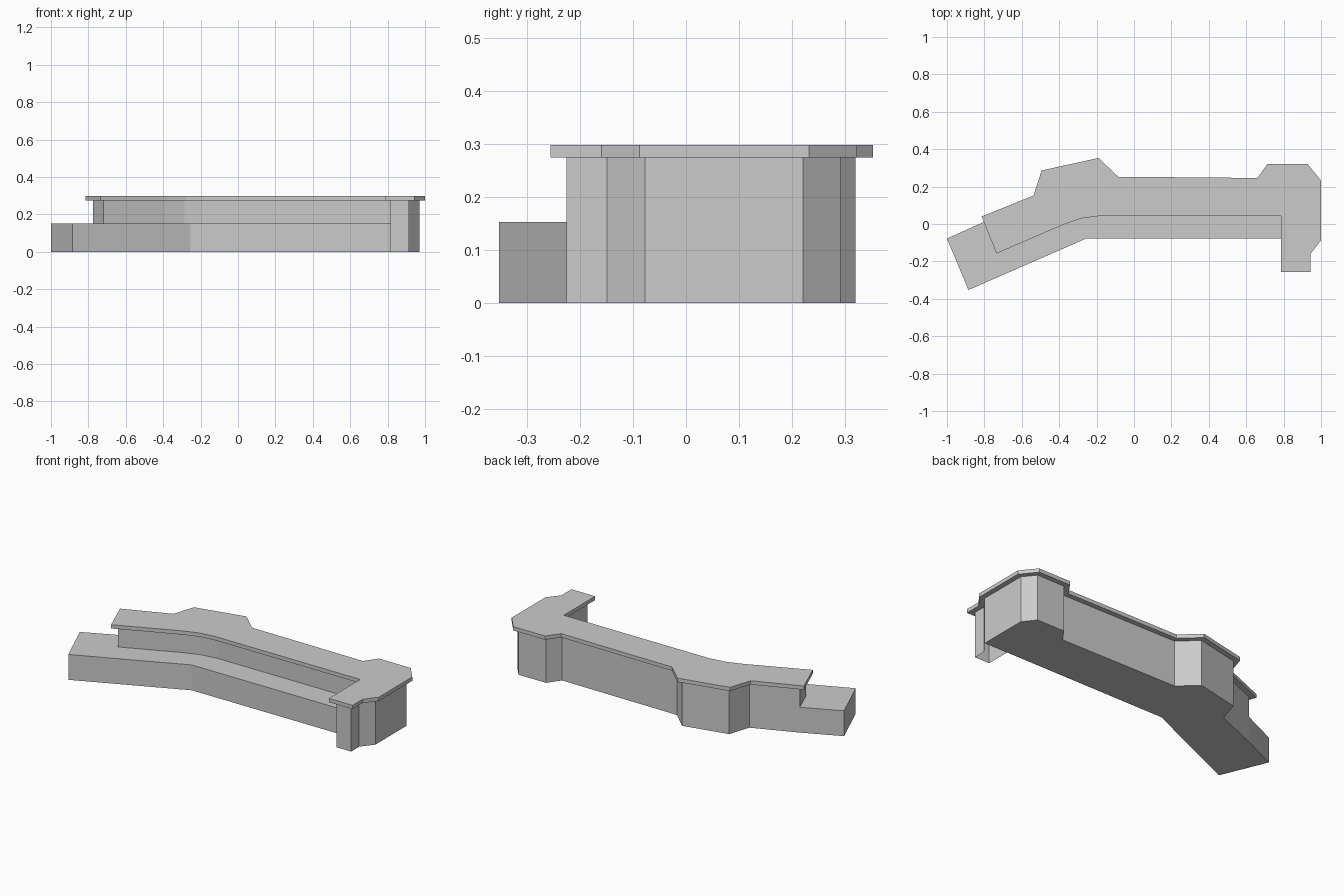
import bpy
import bmesh
from mathutils import Vector

if "Cube" in bpy.data.objects:
    bpy.data.objects.remove(bpy.data.objects["Cube"])

STEP_Z, WALL_Z, TOP_Z = 0.153, 0.275, 0.298
OVERHANG = 0.03


def inset(points, d):
    """Mitred inward offset of a clockwise outline."""
    result = []
    for i, p in enumerate(points):
        a, b, c = Vector(points[i - 1]), Vector(p), Vector(points[(i + 1) % len(points)])
        u, v = (b - a).normalized(), (c - b).normalized()
        n, m = Vector((u.y, -u.x)), Vector((v.y, -v.x))
        q = b + (n + m) * (d / (1 + n.dot(m)))
        result.append((q.x, q.y))
    return result


def cap(bm, points, z, up=True):
    loop = points[::-1] if up else points
    bm.faces.new([bm.verts.new((x, y, z)) for x, y in loop])


def strip(bm, low, z0, high, z1):
    """Quads between two open, clockwise paths, facing outward."""
    a = [bm.verts.new((x, y, z0)) for x, y in low]
    b = [bm.verts.new((x, y, z1)) for x, y in high]
    for i in range(len(a) - 1):
        bm.faces.new((a[i + 1], a[i], b[i], b[i + 1]))


def finish(bm, name):
    bmesh.ops.remove_doubles(bm, verts=bm.verts, dist=0.0001)
    mesh = bpy.data.meshes.new(name)
    bm.to_mesh(mesh)
    bm.free()
    bpy.context.collection.objects.link(bpy.data.objects.new(name, mesh))


# Clockwise plan of the countertop, and of the walls set in beneath it
top = [(-.815, .04), (-.537, .152), (-.494, .286), (-.19, .353), (-.083, .252),
       (.215, .25), (.66, .246), (.714, .322), (.927, .322), (1, .232),
       (1, -.088), (.943, -.16), (.943, -.256), (.785, -.256), (.785, .043),
       (-.185, .043), (-.28, .03), (-.377, -.003), (-.735, -.158)]
wall = inset(top, OVERHANG)

# Front edge of the low step, from the end foot round to the back wall
step_edge = [(wall[14][0], -.077), (-.254, -.077), (-.885, -.353), (-1, -.078), wall[0]]

# Countertop slab with its overhanging underside
bm = bmesh.new()
closed_top, closed_wall = top + top[:1], wall + wall[:1]
cap(bm, top, TOP_Z)
strip(bm, closed_top, WALL_Z, closed_top, TOP_Z)
strip(bm, closed_wall, WALL_Z, closed_top, WALL_Z)
finish(bm, "countertop")

# Counter walls: full height at the back and foot, above the step at the front
bm = bmesh.new()
back = wall[:14] + step_edge[:1]
front = step_edge[:1] + wall[14:] + wall[:1]
strip(bm, back, 0, back, WALL_Z)
strip(bm, front, STEP_Z, front, WALL_Z)
finish(bm, "counter_walls")

# Low step along the front
bm = bmesh.new()
strip(bm, step_edge, 0, step_edge, STEP_Z)
cap(bm, step_edge + wall[:13:-1], STEP_Z)
finish(bm, "front_step")

# Floor under everything but the open foot
bm = bmesh.new()
cap(bm, wall[:11] + step_edge[:-1], 0, up=False)
finish(bm, "floor")
